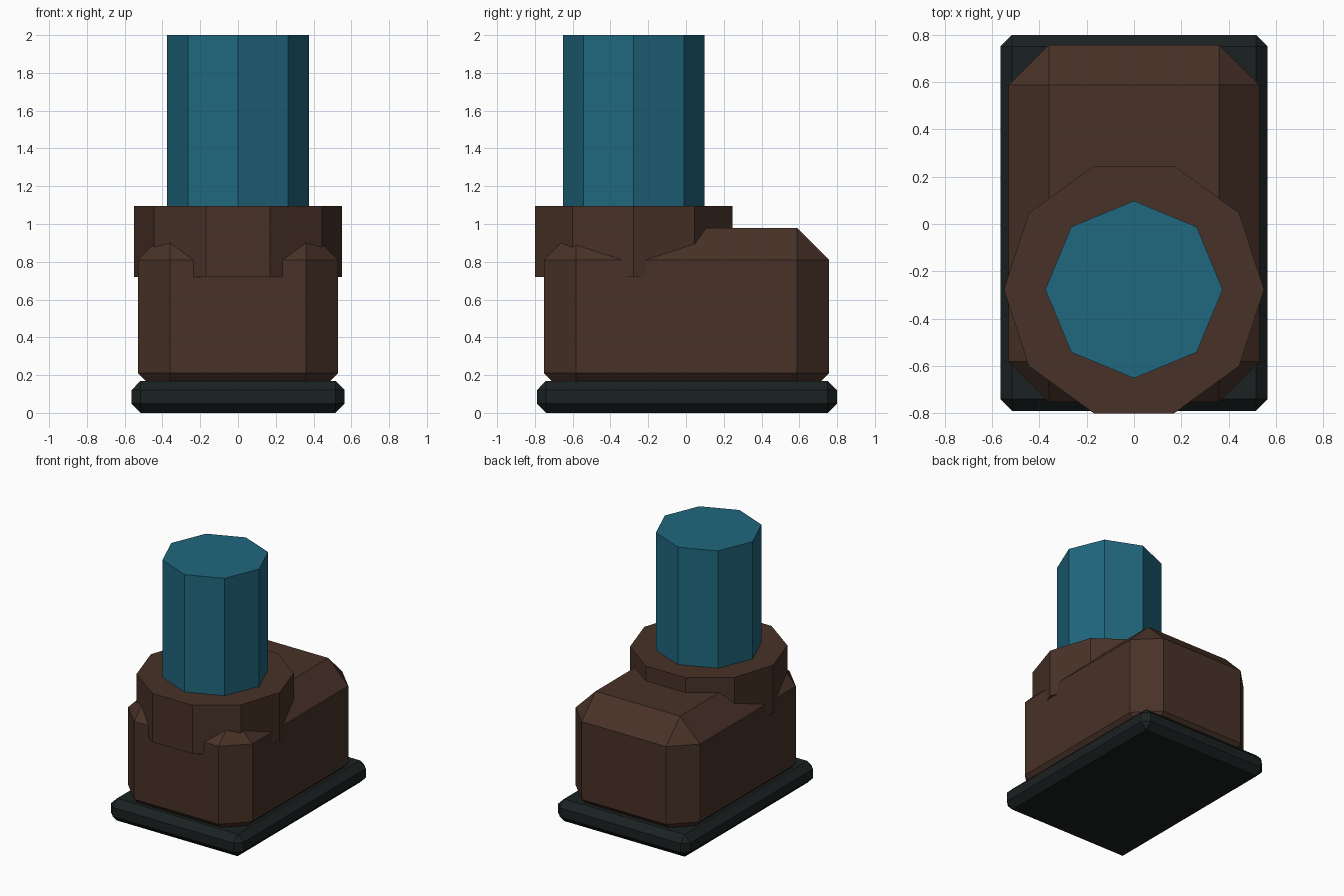
import bpy
import bmesh
from math import pi
from mathutils import Matrix

if "Cube" in bpy.data.objects:
    bpy.data.objects.remove(bpy.data.objects["Cube"])


def material(name, rgb):
    m = bpy.data.materials.new(name)
    m.diffuse_color = (*rgb, 1)
    m.use_nodes = True
    m.node_tree.nodes["Principled BSDF"].inputs["Base Color"].default_value = m.diffuse_color
    return m


def add_object(name, bm, mat):
    mesh = bpy.data.meshes.new(name)
    bm.to_mesh(mesh)
    bm.free()
    mesh.materials.append(mat)
    obj = bpy.data.objects.new(name, mesh)
    bpy.context.collection.objects.link(obj)
    return obj


def chamfered_box(name, x, y, z, chamfer, mat):
    """Box between (min, max) pairs with every edge cut once."""
    size = [b - a for a, b in (x, y, z)]
    centre = [(a + b) / 2 for a, b in (x, y, z)]
    bm = bmesh.new()
    bmesh.ops.create_cube(bm, size=1, matrix=Matrix.LocRotScale(centre, None, size))
    bmesh.ops.bevel(bm, geom=bm.edges[:], offset=chamfer, segments=1,
                    affect='EDGES', clamp_overlap=True)
    return add_object(name, bm, mat)


def prism(name, sides, radius, y, z0, z1, mat):
    """Upright capped prism with a corner pointing along x."""
    bm = bmesh.new()
    place = Matrix.Translation((0, y, (z0 + z1) / 2)) @ Matrix.Rotation(pi / 2, 4, 'Z')
    bmesh.ops.create_cone(bm, cap_ends=True, segments=sides, radius1=radius,
                          radius2=radius, depth=z1 - z0, matrix=place)
    return add_object(name, bm, mat)


leather = material("brown_leather", (0.065, 0.032, 0.021))
rubber = material("black_rubber", (0.011, 0.015, 0.015))
denim = material("blue_cloth", (0.014, 0.135, 0.21))
LEG_Y = -0.277

# Sole and shoe body
chamfered_box("sole", (-0.565, 0.565), (-0.79, 0.80), (0, 0.17), 0.05, rubber)
chamfered_box("boot_body", (-0.53, 0.53), (-0.752, 0.757), (0.04, 0.98), 0.17, leather)

# Ankle cuff and trouser leg
prism("boot_cuff", 10, 0.55, LEG_Y, 0.72, 1.095, leather)
prism("trouser_leg", 8, 0.375, LEG_Y, 0.9, 2.0, denim)
